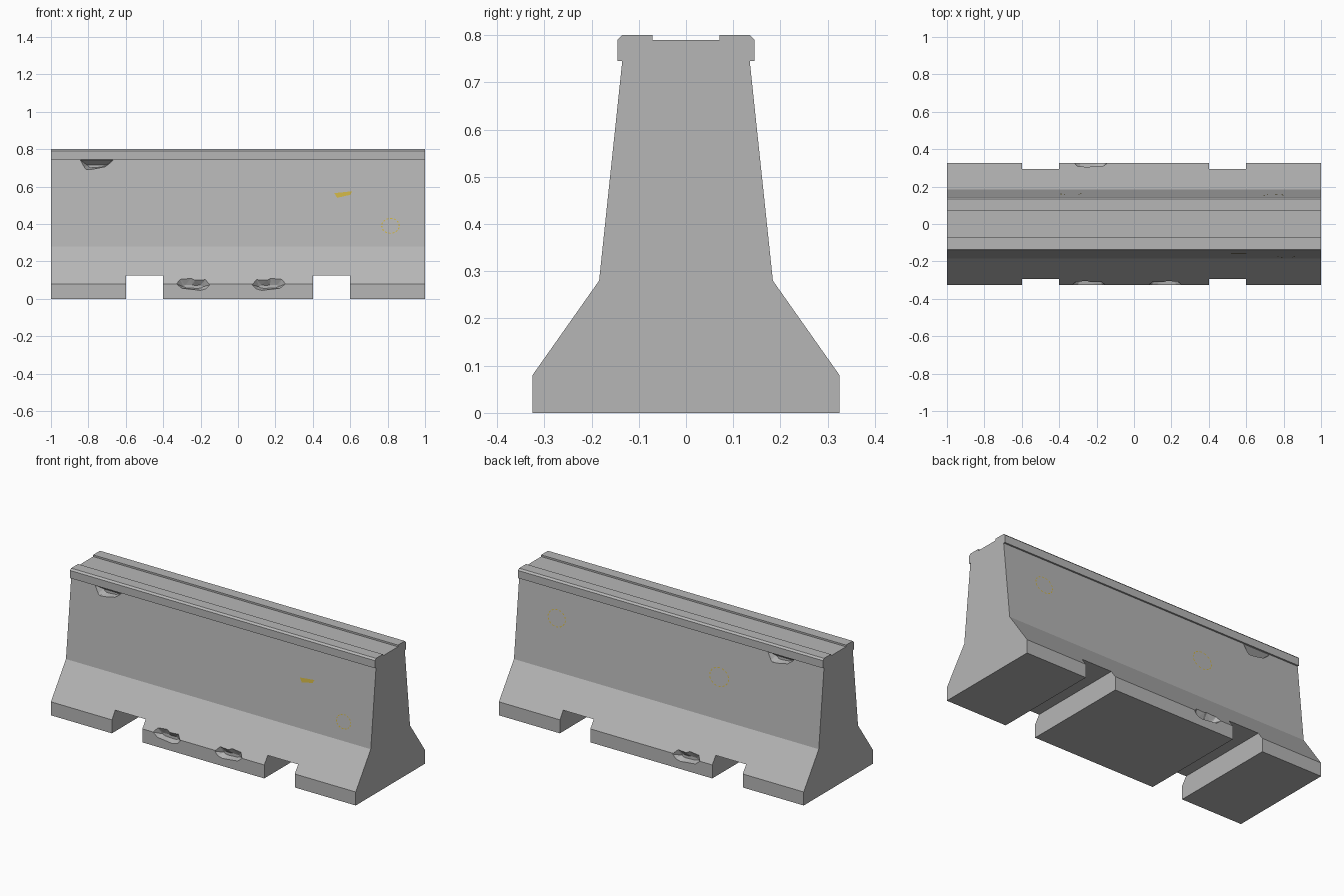
import bpy
import bmesh
import math

default_cube = bpy.data.objects.get("Cube")
if default_cube:
    bpy.data.objects.remove(default_cube, do_unlink=True)


def make_material(name, colour):
    material = bpy.data.materials.new(name)
    material.use_nodes = True
    material.diffuse_color = colour
    shader = next(n for n in material.node_tree.nodes if n.type == "BSDF_PRINCIPLED")
    shader.inputs["Base Color"].default_value = colour
    shader.inputs["Roughness"].default_value = 0.9
    return material


concrete = make_material("concrete grey", (0.47, 0.47, 0.47, 1))
paint = make_material("yellow paint", (0.62, 0.46, 0.06, 1))


def make_object(name, bm, material):
    mesh = bpy.data.meshes.new(name)
    bm.to_mesh(mesh)
    bm.free()
    mesh.materials.append(material)
    obj = bpy.data.objects.new(name, mesh)
    bpy.context.collection.objects.link(obj)
    return obj


def bridge_loops(bm, loops):
    """Close a stack of equal point loops into a solid."""
    rings = [[bm.verts.new(p) for p in loop] for loop in loops]
    count = len(rings[0])
    for a, b in zip(rings, rings[1:]):
        for i in range(count):
            j = (i + 1) % count
            bm.faces.new((a[i], a[j], b[j], b[i]))
    bm.faces.new(rings[0])
    bm.faces.new(rings[-1])
    bmesh.ops.recalc_face_normals(bm, faces=bm.faces)


# Barrier body: half profile mirrored and swept along the length
half_profile = [(0.325, 0), (0.325, 0.08), (0.184, 0.28), (0.135, 0.745),
                (0.145, 0.745), (0.145, 0.79), (0.135, 0.8),
                (0.071, 0.8), (0.071, 0.79)]
profile = half_profile + [(-y, z) for y, z in reversed(half_profile)]
bm = bmesh.new()
bridge_loops(bm, [[(x, y, z) for y, z in profile] for x in (-1, 1)])
barrier = make_object("barrier_body", bm, concrete)


def wall_depth(z):
    """Half thickness of the barrier at a height below the cap."""
    for (y1, z1), (y2, z2) in zip(half_profile, half_profile[1:4]):
        if z <= z2:
            return y1 + (y2 - y1) * (z - z1) / (z2 - z1)
    return half_profile[3][0]


def carve(cutter):
    cutter.hide_render = True
    modifier = barrier.modifiers.new("carve", "BOOLEAN")
    modifier.operation = "DIFFERENCE"
    modifier.solver = "EXACT"
    modifier.object = cutter
    bpy.context.view_layer.objects.active = barrier
    bpy.ops.object.modifier_apply(modifier=modifier.name)
    bpy.data.objects.remove(cutter, do_unlink=True)


# Lifting slots through the foot
for x in (-0.5, 0.5):
    bm = bmesh.new()
    bmesh.ops.create_cube(bm, size=1)
    for v in bm.verts:
        v.co.x = x + v.co.x * 0.2
        v.co.z = 0.125 if v.co.z > 0 else -0.1
    carve(make_object("slot_cutter", bm, concrete))

# Broken chips: outline on the wall, tapering to a deeper low pocket
edge_chip = [(-0.09, 0.08), (-0.07, 0.105), (-0.01, 0.11), (0.01, 0.1),
             (0.065, 0.103), (0.09, 0.075), (0.07, 0.053),
             (0.04, 0.045), (-0.06, 0.056)]
cap_chip = [(-0.09, 0.744), (-0.065, 0.7), (-0.055, 0.69), (-0.02, 0.693),
            (0.045, 0.706), (0.07, 0.725), (0.09, 0.744)]


def add_chip(outline, x, side, flip=1):
    low = min(z for _, z in outline)
    base = low + 0.015
    floor = wall_depth(base) - 0.035
    points = [(px * flip, z) for px, z in outline]
    outer = [(x + px, side * 0.4, z) for px, z in points]
    surface = [(x + px, side * (wall_depth(z) + 0.001), z) for px, z in points]
    inner = [(x + px * 0.6, side * floor, base + (z - base) * 0.3)
             for px, z in points]
    bm = bmesh.new()
    bridge_loops(bm, [outer, surface, inner])
    bmesh.ops.triangulate(bm, faces=bm.faces)
    carve(make_object("chip_cutter", bm, concrete))


FRONT, BACK = -1, 1
add_chip(edge_chip, -0.24, FRONT)
add_chip(edge_chip, 0.165, FRONT, flip=-1)
add_chip(cap_chip, -0.755, FRONT)
add_chip(edge_chip, -0.23, BACK)
add_chip(cap_chip, -0.72, BACK, flip=-1)


# Painted marks lying on the walls
def add_mark(name, polygons, side):
    bm = bmesh.new()
    for polygon in polygons:
        face = bm.faces.new([bm.verts.new((x, side * (wall_depth(z) + 0.002), z))
                             for x, z in polygon])
        face.normal_update()
        if face.normal.y * side < 0:
            face.normal_flip()
    return make_object(name, bm, paint)


def dashed_ring(cx, cz, radius, dashes=14, width=0.006):
    polygons = []
    step = math.tau / dashes
    for i in range(dashes):
        ends = (i * step, (i + 0.55) * step)
        corners = [(ends[0], radius), (ends[1], radius),
                   (ends[1], radius - width), (ends[0], radius - width)]
        polygons.append([(cx + r * math.cos(a), cz + r * math.sin(a) * 0.85)
                         for a, r in corners])
    return polygons


add_mark("paint_dash", [[(0.515, 0.565), (0.53, 0.54), (0.6, 0.556), (0.61, 0.575)]], FRONT)
add_mark("front_ring", dashed_ring(0.815, 0.39, 0.05), FRONT)
add_mark("back_left_ring", dashed_ring(0.74, 0.58, 0.06), BACK)
add_mark("back_right_ring", dashed_ring(-0.33, 0.52, 0.065), BACK)
